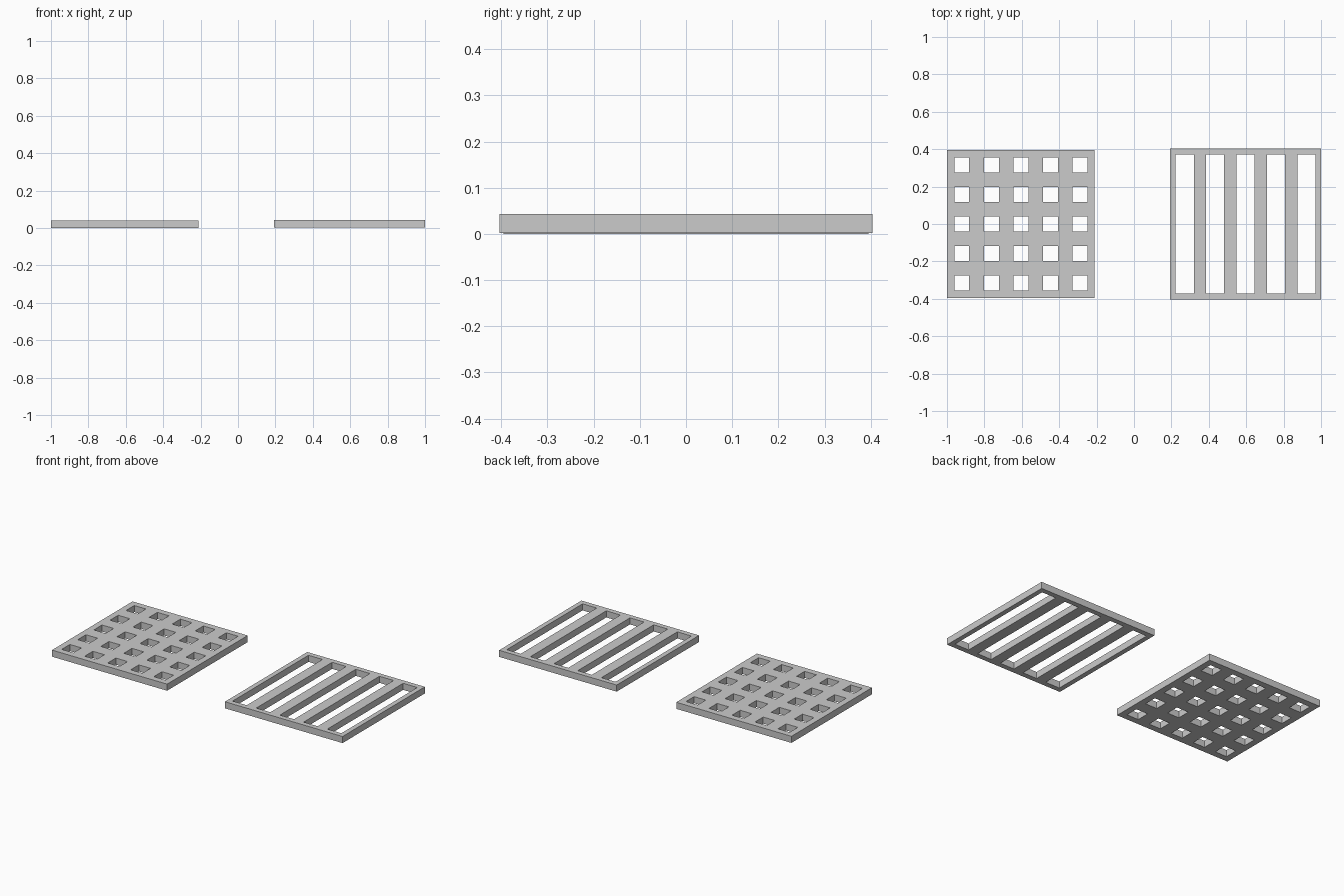
import bpy, bmesh

if "Cube" in bpy.data.objects:
    bpy.data.objects.remove(bpy.data.objects["Cube"])


def spans(centre, size, count, pitch, hole):
    """Cut positions along one axis: border, hole, bar, hole ... border."""
    cuts = [centre - size / 2]
    for i in range(count):
        c = centre + (i - (count - 1) / 2) * pitch
        cuts += [c - hole / 2, c + hole / 2]
    return cuts + [centre + size / 2]


def grate(name, xs, ys, z0, z1):
    """Flat plate with through holes where odd columns and odd rows meet."""
    bm = bmesh.new()
    verts = [[bm.verts.new((x, y, z0)) for y in ys] for x in xs]
    for i in range(len(xs) - 1):
        for j in range(len(ys) - 1):
            if i % 2 and j % 2:
                continue
            bm.faces.new((verts[i][j], verts[i + 1][j],
                          verts[i + 1][j + 1], verts[i][j + 1]))
    ext = bmesh.ops.extrude_face_region(bm, geom=bm.faces[:], use_keep_orig=True)
    top = [g for g in ext["geom"] if isinstance(g, bmesh.types.BMVert)]
    bmesh.ops.translate(bm, verts=top, vec=(0, 0, z1 - z0))
    bmesh.ops.recalc_face_normals(bm, faces=bm.faces[:])
    mesh = bpy.data.meshes.new(name)
    bm.to_mesh(mesh)
    bm.free()
    obj = bpy.data.objects.new(name, mesh)
    bpy.context.collection.objects.link(obj)
    return obj


# Square-hole grate on the left
grate("square_hole_grate",
      spans(-0.605, 0.79, 5, 0.158, 0.08),
      spans(0.0, 0.79, 5, 0.158, 0.08), 0.0, 0.041)

# Slotted grate on the right
grate("slotted_grate",
      spans(0.5965, 0.807, 5, 0.1625, 0.097),
      spans(0.0, 0.807, 1, 0, 0.744), 0.002, 0.043)
